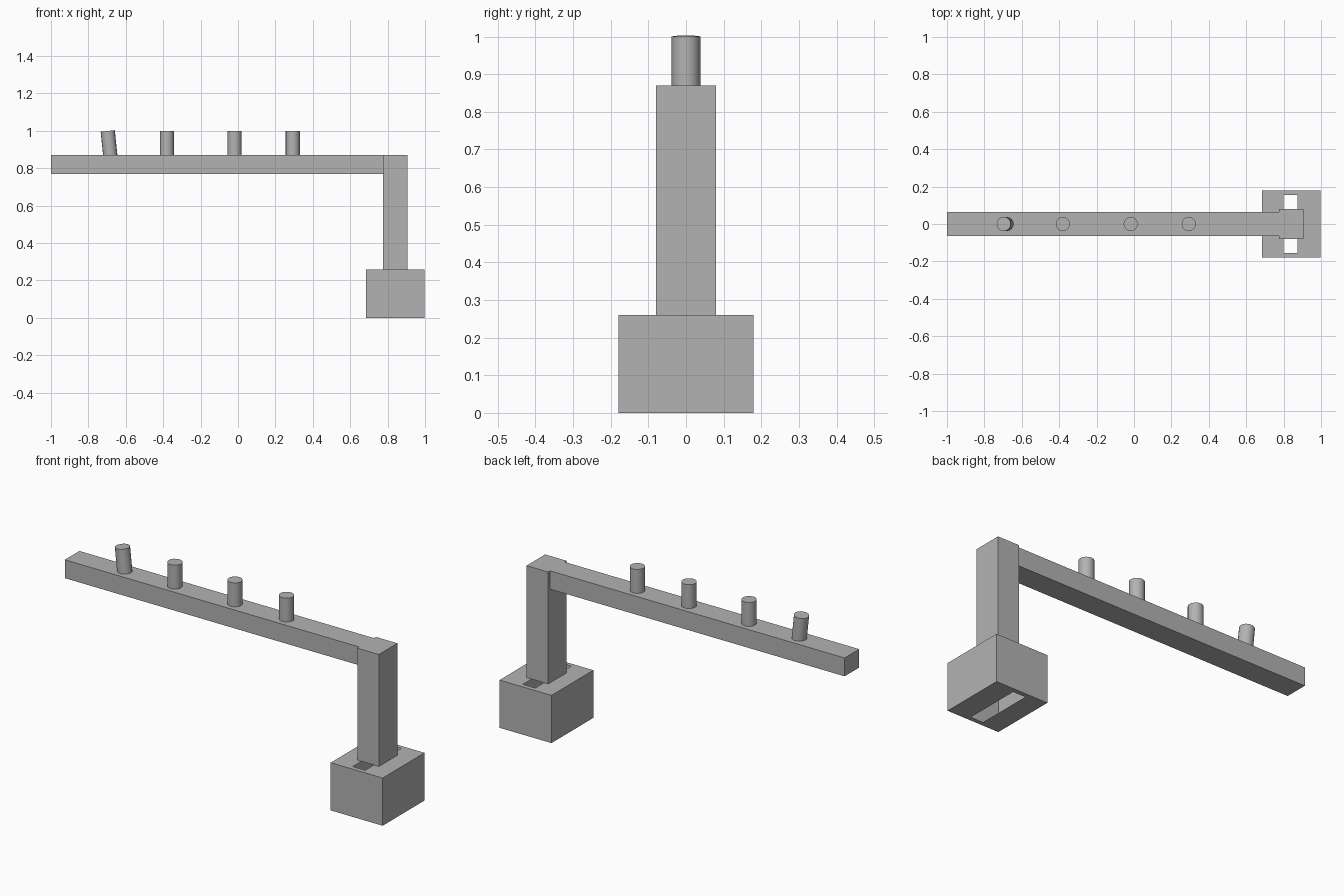
import bpy
import bmesh
import math
from mathutils import Matrix, Vector

cube = bpy.data.objects.get("Cube")
if cube:
    bpy.data.objects.remove(cube, do_unlink=True)

grey = bpy.data.materials.new("plain_grey")
grey.use_nodes = True
colour = (0.45, 0.45, 0.45, 1)
grey.diffuse_color = colour
grey.node_tree.nodes["Principled BSDF"].inputs["Base Color"].default_value = colour


def finish(name, bm):
    mesh = bpy.data.meshes.new(name)
    bm.to_mesh(mesh)
    bm.free()
    obj = bpy.data.objects.new(name, mesh)
    obj.data.materials.append(grey)
    bpy.context.collection.objects.link(obj)
    return obj


def box(low, high):
    low, high = Vector(low), Vector(high)
    bm = bmesh.new()
    place = Matrix.Translation((low + high) / 2) @ Matrix.Diagonal((high - low).to_4d())
    bmesh.ops.create_cube(bm, size=1, matrix=place)
    return bm


# Hollow base: thin shell with a long slot through its top and bottom
bm = box((0.685, -0.18, 0), (0.998, 0.18, 0.26))
slot_x, slot_y = (0.80, 0.875), (-0.155, 0.155)
caps = [f for f in bm.faces if abs(f.normal.z) > 0.9]
for cap in caps:
    bmesh.ops.inset_individual(bm, faces=[cap], thickness=0.02)
    centre = cap.calc_center_median()
    for v in cap.verts:
        v.co.x = slot_x[v.co.x > centre.x]
        v.co.y = slot_y[v.co.y > centre.y]
bmesh.ops.delete(bm, geom=caps, context='FACES')
finish("slotted_base", bm)

# Upright post and horizontal beam
finish("upright_post", box((0.775, -0.08, 0.26), (0.905, 0.08, 0.87)))
finish("horizontal_beam", box((-1, -0.063, 0.77), (0.775, 0.063, 0.87)))

# Round pegs along the beam, the outermost one leaning outwards
pegs = [(-0.683, -6), (-0.38, 0), (-0.018, 0), (0.293, 0)]
for number, (x, lean) in enumerate(pegs, 1):
    bm = bmesh.new()
    sunk = 0.01
    length = 0.13 + sunk
    place = (Matrix.Translation((x, 0, 0.87))
             @ Matrix.Rotation(math.radians(lean), 4, 'Y')
             @ Matrix.Translation((0, 0, length / 2 - sunk)))
    bmesh.ops.create_cone(bm, cap_ends=True, segments=16, radius1=0.038,
                          radius2=0.038, depth=length, matrix=place)
    peg = finish(f"peg_{number}", bm)
    bpy.ops.object.select_all(action='DESELECT')
    peg.select_set(True)
    bpy.context.view_layer.objects.active = peg
    bpy.ops.object.shade_smooth_by_angle(angle=math.radians(35))
